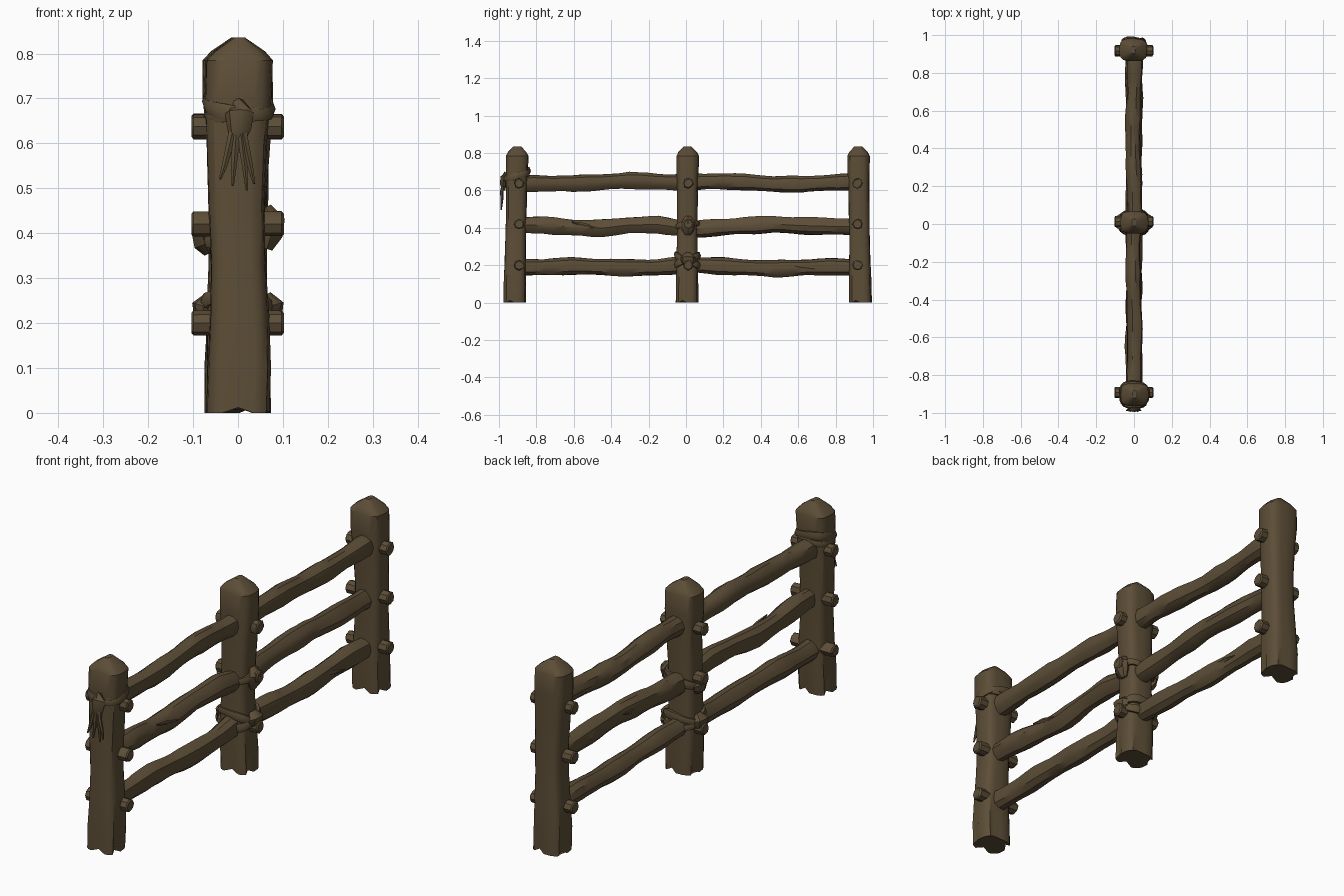
import bpy, bmesh, math, random
from mathutils import Vector

random.seed(4)
if "Cube" in bpy.data.objects:
    bpy.data.objects.remove(bpy.data.objects["Cube"], do_unlink=True)

wood = bpy.data.materials.new("weathered brown wood")
wood.use_nodes = True
BROWN = (0.108, 0.075, 0.038, 1)
wood.diffuse_color = BROWN
wood.node_tree.nodes["Principled BSDF"].inputs["Base Color"].default_value = BROWN


def loft(name, rings, angle=35):
    """Skin a list of closed rings and cap both ends."""
    bm = bmesh.new()
    loops = [[bm.verts.new(p) for p in ring] for ring in rings]
    n = len(loops[0])
    for a, b in zip(loops, loops[1:]):
        for i in range(n):
            j = (i + 1) % n
            bm.faces.new((a[i], a[j], b[j], b[i]))
    bm.faces.new(loops[0][::-1])
    bm.faces.new(loops[-1])
    bmesh.ops.recalc_face_normals(bm, faces=bm.faces)
    mesh = bpy.data.meshes.new(name)
    bm.to_mesh(mesh)
    bm.free()
    mesh.materials.append(wood)
    obj = bpy.data.objects.new(name, mesh)
    bpy.context.collection.objects.link(obj)
    bpy.ops.object.select_all(action="DESELECT")
    obj.select_set(True)
    bpy.context.view_layer.objects.active = obj
    bpy.ops.object.shade_smooth_by_angle(angle=math.radians(angle))
    return obj


def rounded(t, rx, ry, power=0.62):
    """Point on a rounded-square outline."""
    c, s = math.cos(t), math.sin(t)
    return (rx * math.copysign(abs(c) ** power, c),
            ry * math.copysign(abs(s) ** power, s))


def tube(name, points, radii, sides=8, flat=1.0, rough=0.0):
    """Uneven round timber or twine following a path."""
    pts = [Vector(p) for p in points]
    rings = []
    wobble = [random.uniform(-rough, rough) for _ in range(sides)]
    for k, p in enumerate(pts):
        d = (pts[min(k + 1, len(pts) - 1)] - pts[max(k - 1, 0)]).normalized()
        ref = Vector((0, 0, 1)) if abs(d.z) < 0.8 else Vector((1, 0, 0))
        u = d.cross(ref).normalized()
        v = u.cross(d)
        ring = []
        for i in range(sides):
            t = math.tau * i / sides
            r = radii[k] * (1 + wobble[i] + random.uniform(-rough, rough) * 0.6)
            ring.append(p + u * math.cos(t) * r * flat + v * math.sin(t) * r)
        rings.append(ring)
    return loft(name, rings)


# Posts: waisted, grooved timbers with a hewn point
PROFILE = [(0, 0.071, 0.061), (0.1, 0.071, 0.061), (0.22, 0.066, 0.058),
           (0.34, 0.061, 0.056), (0.46, 0.063, 0.056), (0.6, 0.068, 0.057),
           (0.7, 0.075, 0.060), (0.785, 0.074, 0.061), (0.805, 0.056, 0.050),
           (0.836, 0.011, 0.020)]
SIDES = 20


def post(name, y_low, y_high, phase):
    rings = []
    for z, rx, ry in PROFILE:
        y = y_low + (y_high - y_low) * z / 0.84
        ring = []
        for i in range(SIDES):
            t = math.tau * i / SIDES
            px, py = rounded(t, rx, ry)
            # splits are deepest at the foot
            split = i in (4, 9, 15, 19)
            dent = (0.15 * max(0, 1 - z / 0.16) + 0.02) if split else 0
            k = 1 - dent + random.uniform(-0.02, 0.015)
            sway = 0.004 * math.sin(z * 9 + phase)
            lift = 0.012 if split and z == 0 else 0
            ring.append((px * k + sway, y + py * k, z + lift))
        rings.append(ring)
    return loft(name, rings, 32)


post("front_post", -0.917, -0.902, 0)
post("middle_post", 0.005, 0.008, 2)
post("back_post", 0.932, 0.921, 4)

# Rails: heights along each span, from front end to back end
SPANS = {
    "top_front_rail": (-0.91, 0, (0.638, 0.638, 0.638, 0.645, 0.655, 0.648, 0.643)),
    "top_back_rail": (0.01, 0.92, (0.645, 0.65, 0.645, 0.635, 0.634, 0.642, 0.648)),
    "middle_front_rail": (-0.91, 0, (0.417, 0.415, 0.402, 0.398, 0.415, 0.418, 0.395)),
    "middle_back_rail": (0.01, 0.92, (0.39, 0.402, 0.412, 0.42, 0.412, 0.408, 0.405)),
    "bottom_front_rail": (-0.91, 0, (0.19, 0.192, 0.198, 0.192, 0.188, 0.19, 0.205)),
    "bottom_back_rail": (0.01, 0.92, (0.205, 0.198, 0.19, 0.184, 0.188, 0.194, 0.19)),
}
for n, (name, (y0, y1, heights)) in enumerate(SPANS.items()):
    path, radii = [], []
    steps = 18
    for k in range(steps + 1):
        f = k / steps * (len(heights) - 1)
        a = min(int(f), len(heights) - 2)
        z = heights[a] + (heights[a + 1] - heights[a]) * (f - a)
        y = y0 + (y1 - y0) * k / steps
        path.append((0.005 * math.sin(y * 8 + n), y, z))
        radii.append(0.046 + 0.003 * math.sin(k * 1.1 + n * 2))
    tube(name, path, radii, 10, 0.86, 0.06)

# Pegs: short octagonal dowels through every joint
for label, y in (("front", -0.892), ("middle", 0.012), ("back", 0.917)):
    for row, z in (("top", 0.638), ("middle", 0.42), ("bottom", 0.2)):
        xs = (-0.104, -0.099, 0.097, 0.102)
        tube(f"{label}_{row}_peg", [(x, y, z) for x in xs],
             (0.022, 0.028, 0.028, 0.022), 8, 1.0, 0.06)


# Bindings: uneven bands wrapped around a post
def binding(name, y, z, slope_x, slope_y, rx, ry, thick):
    n, sides, rings = 20, 6, []
    for k in range(n + 1):
        t = math.tau * k / n
        px, py = rounded(t, rx, ry, 0.75)
        out = Vector((math.cos(t), math.sin(t), 0))
        r = thick * (1 + 0.18 * math.sin(3 * t + z * 20))
        c = Vector((px, y + py, z + slope_x * px + slope_y * py))
        rings.append([c + out * math.cos(a) * r * 0.6 + Vector((0, 0, math.sin(a) * r))
                      for a in (math.tau * i / sides for i in range(sides))])
    return loft(name, rings, 50)


binding("front_post_binding", -0.903, 0.685, -0.12, 0.3, 0.071, 0.064, 0.018)
binding("front_post_second_binding", -0.903, 0.672, 0.15, 0.12, 0.069, 0.062, 0.013)
binding("middle_post_lower_binding", 0.007, 0.225, 0.08, 0.4, 0.076, 0.062, 0.018)
binding("middle_post_crossed_binding", 0.007, 0.23, -0.1, -0.45, 0.074, 0.061, 0.018)
binding("middle_post_upper_binding", 0.007, 0.405, 0.25, 0.15, 0.072, 0.060, 0.018)

# Knots beside the middle post pegs
for name, side, z0, z1 in (("upper_left_knot", 1, 0.365, 0.458),
                           ("upper_right_knot", -1, 0.355, 0.415),
                           ("lower_left_knot", 1, 0.195, 0.262),
                           ("lower_right_knot", -1, 0.195, 0.26)):
    zs = [z0 + (z1 - z0) * k / 3 for k in range(4)]
    depth = (0.064, 0.074, 0.078, 0.062)
    tube(name, [(side * d, 0.01, z) for d, z in zip(depth, zs)],
         (0.012, 0.024, 0.026, 0.012), 8, 1.5, 0.08)

# Tied knot and frayed ends hanging on the front post
tube("hanging_knot", [(0, -0.955, 0.685), (0.002, -0.974, 0.667),
                      (0.002, -0.979, 0.635), (-0.002, -0.975, 0.6)],
     (0.02, 0.03, 0.025, 0.014), 8, 0.7, 0.08)
for n, (x, z) in enumerate(((-0.04, 0.52), (-0.012, 0.505), (0.02, 0.495), (0.036, 0.51))):
    tube(f"frayed_end_{n + 1}",
         [(x * 0.25, -0.976, 0.635), (x * 0.5, -0.986, 0.59),
          (x * 0.75, -0.984, 0.55), (x, -0.988, z)],
         (0.01, 0.009, 0.007, 0.003), 6)

# Lifted bark splinters on the rails
for n, (x, y, z, tilt) in enumerate(((0.036, -0.54, 0.415, -0.015),
                                     (0.036, -0.6, 0.648, 0.012),
                                     (-0.036, 0.42, 0.42, 0.01),
                                     (0.034, 0.62, 0.19, -0.01))):
    tube(f"bark_splinter_{n + 1}",
         [(x * 0.9, y - 0.07, z - tilt), (x, y, z), (x * 1.1, y + 0.07, z + tilt)],
         (0.004, 0.011, 0.002), 5, 0.5)
